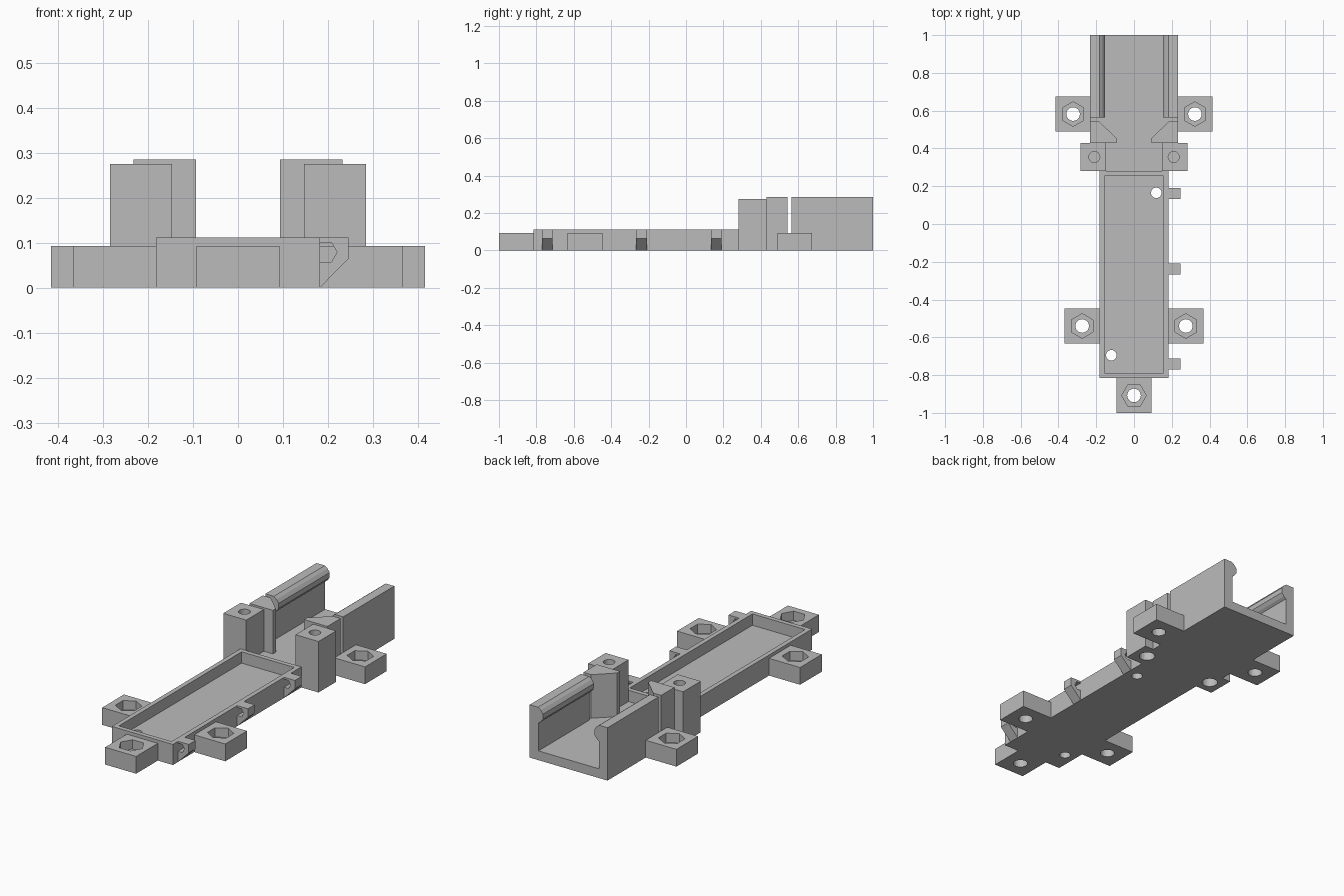
import bpy, bmesh, math
from mathutils import Vector

old = bpy.data.objects.get("Cube")
if old:
    bpy.data.objects.remove(old, do_unlink=True)

GREY = (0.5, 0.5, 0.5, 1)
mat = bpy.data.materials.new("plain grey")
mat.use_nodes = True
mat.diffuse_color = GREY
mat.node_tree.nodes["Principled BSDF"].inputs["Base Color"].default_value = GREY

FLOOR = 0.05
TOP = 0.285
LUG_TOP = 0.093


def prism(name, profile, lo, hi, axis="z"):
    """Extrude a closed outline along z (points are x, y) or y (points are x, z)."""
    bm = bmesh.new()
    place = (lambda a, b: (a, b, lo)) if axis == "z" else (lambda a, b: (a, lo, b))
    face = bm.faces.new([bm.verts.new(place(a, b)) for a, b in profile])
    shift = Vector((0, 0, hi - lo)) if axis == "z" else Vector((0, hi - lo, 0))
    new = bmesh.ops.extrude_face_region(bm, geom=[face])["geom"]
    bmesh.ops.translate(bm, vec=shift, verts=[v for v in new if isinstance(v, bmesh.types.BMVert)])
    bmesh.ops.recalc_face_normals(bm, faces=bm.faces)
    mesh = bpy.data.meshes.new(name)
    bm.to_mesh(mesh)
    bm.free()
    mesh.materials.append(mat)
    obj = bpy.data.objects.new(name, mesh)
    bpy.context.collection.objects.link(obj)
    return obj


def box(name, x0, x1, y0, y1, z0, z1):
    return prism(name, [(x0, y0), (x1, y0), (x1, y1), (x0, y1)], z0, z1)


def ring(cx, cy, r, n, turn=0.0):
    return [(cx + r * math.cos(turn + math.tau * i / n),
             cy + r * math.sin(turn + math.tau * i / n)) for i in range(n)]


def cut(obj, *cutters):
    for c in cutters:
        c.hide_render = True
        mod = obj.modifiers.new("cut", "BOOLEAN")
        mod.operation, mod.solver, mod.object = "DIFFERENCE", "EXACT", c
        bpy.context.view_layer.objects.active = obj
        bpy.ops.object.modifier_apply(modifier=mod.name)
        bpy.data.objects.remove(c, do_unlink=True)


def flip(points, s):
    return [(s * a, b) for a, b in points]


def hole(x, y, r, z0, z1, n=24, turn=0.0):
    return prism("hole_cutter", ring(x, y, r, n, turn), z0, z1)


def lug(name, x, y, turn):
    """Square screw lug with a hexagonal nut pocket and a through hole."""
    h = 0.0925
    obj = box(name, x - h, x + h, y - h, y + h, 0, LUG_TOP)
    cut(obj, hole(x, y, 0.065, 0.043, 0.2, 6, turn), hole(x, y, 0.036, -0.1, 0.2))


# Shallow tray with two drain holes
tray = box("tray", -0.182, 0.182, -0.815, 0.28, 0, 0.111)
cut(tray, box("pocket_cutter", -0.157, 0.157, -0.79, 0.255, FLOOR, 0.3),
    hole(0.118, 0.165, 0.028, -0.1, 0.2), hole(-0.12, -0.695, 0.028, -0.1, 0.2))

# Floor of the open rear channel, narrowed between the posts
half = [(0.147, 0.28), (0.147, 0.43), (0.232, 0.43), (0.232, 1.0)]
prism("channel_floor", half + flip(half[::-1], -1), 0, FLOOR)

# Screw lugs
lug("front_lug", 0, -0.9075, 0)
for side, s in (("left", 1), ("right", -1)):
    lug(side + "_middle_lug", s * 0.2745, -0.54, math.pi / 2)
    lug(side + "_rear_lug", s * 0.3225, 0.582, math.pi / 2)

    # Tall post with blind holes at both ends
    xs = sorted((s * 0.147, s * 0.284))
    post = box(side + "_post", *xs, 0.28, 0.43, 0, 0.275)
    cut(post, hole(s * 0.21, 0.355, 0.029, 0.12, 0.4), hole(s * 0.21, 0.355, 0.04, -0.1, 0.05))

    # Wedge-shaped stop behind the post
    wedge = [(0.232, 0.43), (0.232, 0.543), (0.185, 0.543), (0.093, 0.455), (0.093, 0.43)]
    prism(side + "_stop", flip(wedge, s), FLOOR, TOP)

    # Channel wall with a faceted retaining bead along its inner top edge
    wall = [(0.232, FLOOR), (0.232, TOP), (0.182, TOP), (0.166, 0.273), (0.153, 0.255),
            (0.153, 0.228), (0.166, 0.21), (0.18, 0.2), (0.18, FLOOR)]
    prism(side + "_channel_wall", flip(wall, s), 0.565, 1.0, "y")

# Cable loops along the left edge, sloped underneath, with a hexagonal eye
for i, y in enumerate((-0.742, -0.238, 0.162)):
    loop = prism(f"cable_loop_{i + 1}", [(0.182, 0), (0.246, 0.065), (0.246, 0.111), (0.182, 0.111)],
                 y - 0.029, y + 0.029, "y")
    cut(loop, prism("eye_cutter", ring(0.195, 0.079, 0.025, 6), y - 0.1, y + 0.1, "y"))
